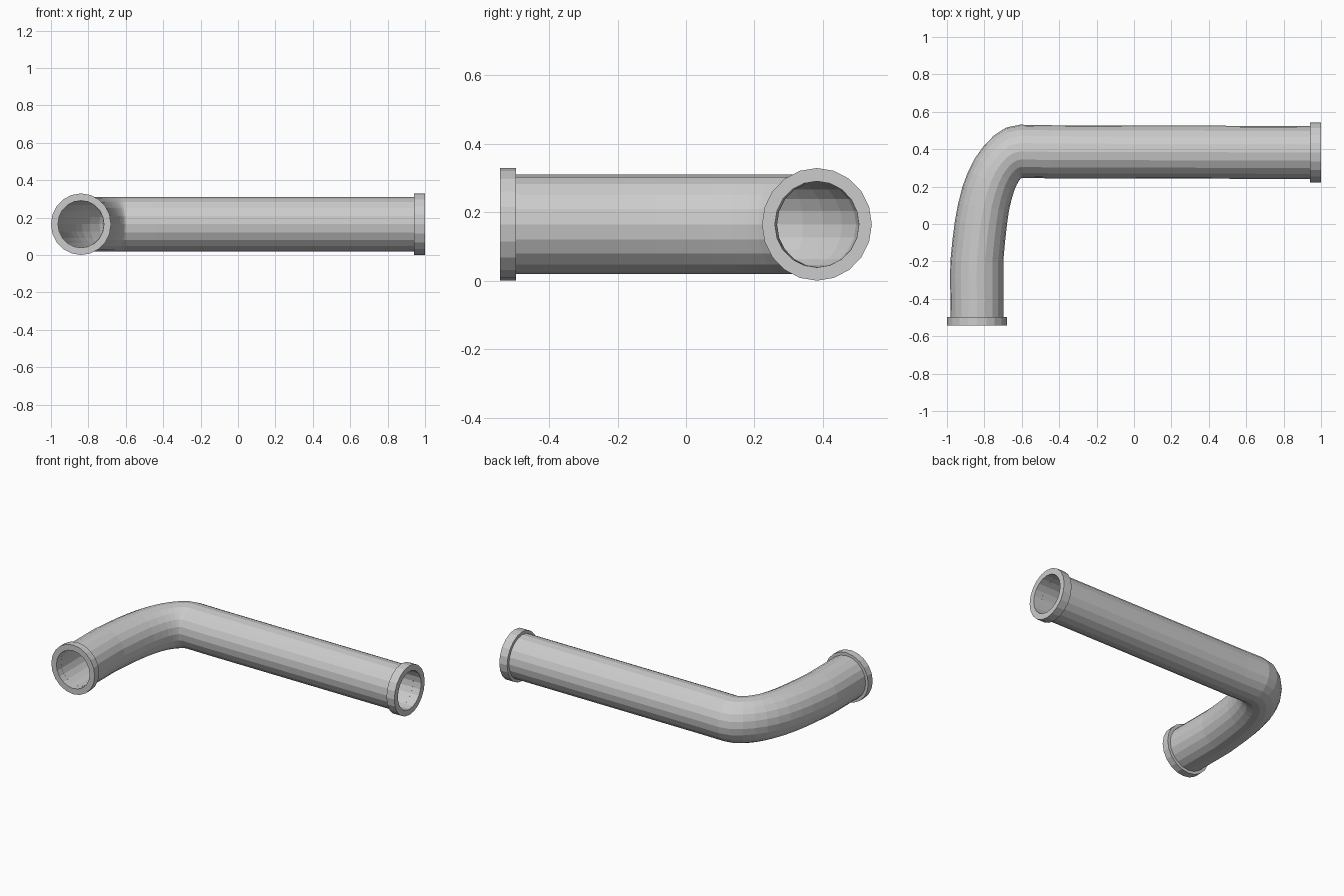
import bpy, bmesh, math
from mathutils import Vector

if "Cube" in bpy.data.objects:
    bpy.data.objects.remove(bpy.data.objects["Cube"])

SIDES = 20
ZC = 0.1645      # height of the pipe axis
BORE = 0.865     # bore size relative to the pipe wall

def ring(bm, outer, inner, rz, scale=1.0):
    """Elliptical ring spanning an outside-of-bend and an inside-of-bend point."""
    a, b = Vector((*outer, ZC)), Vector((*inner, ZC))
    mid, half = (a + b) / 2, (a - b) / 2
    verts = []
    for i in range(SIDES):
        t = 2 * math.pi * i / SIDES
        verts.append(bm.verts.new(mid + half * scale * math.cos(t)
                                  + Vector((0, 0, rz * scale * math.sin(t)))))
    return verts

def skin(name, bm, rings, closed):
    """Bridge consecutive rings into a flat-shaded object."""
    n = len(rings)
    for k in range(n if closed else n - 1):
        r, s = rings[k], rings[(k + 1) % n]
        for i in range(SIDES):
            j = (i + 1) % SIDES
            bm.faces.new((r[i], r[j], s[j], s[i]))
    bmesh.ops.recalc_face_normals(bm, faces=bm.faces)
    mesh = bpy.data.meshes.new(name)
    bm.to_mesh(mesh)
    bm.free()
    obj = bpy.data.objects.new(name, mesh)
    bpy.context.collection.objects.link(obj)
    return obj

# Bent pipe: (outside of bend, inside of bend) in plan
sections = [
    ((-0.981, -0.496), (-0.699, -0.496)),
    ((-0.983, -0.29), (-0.699, -0.27)),
    ((-0.982, -0.20), (-0.699, -0.20)),
    ((-0.970, -0.08), (-0.689, -0.09)),
    ((-0.957, 0.02), (-0.680, -0.01)),
    ((-0.940, 0.11), (-0.669, 0.07)),
    ((-0.917, 0.20), (-0.655, 0.13)),
    ((-0.887, 0.28), (-0.640, 0.18)),
    ((-0.850, 0.352), (-0.627, 0.21)),
    ((-0.805, 0.415), (-0.616, 0.229)),
    ((-0.750, 0.472), (-0.608, 0.240)),
    ((-0.685, 0.515), (-0.602, 0.245)),
    ((-0.610, 0.531), (-0.598, 0.247)),
    ((-0.45, 0.528), (-0.45, 0.244)),
    ((0.942, 0.524), (0.942, 0.241)),
]
bm = bmesh.new()
wall = [ring(bm, o, i, 0.145) for o, i in sections]
bore = [ring(bm, o, i, 0.145, BORE) for o, i in reversed(sections)]
skin("bent_pipe", bm, wall + bore, True)

# End collars
def collar(name, ends):
    bm = bmesh.new()
    rings = [ring(bm, o, i, 0.1645) for o, i in ends]
    rings += [ring(bm, o, i, 0.1645, 0.765) for o, i in reversed(ends)]
    skin(name, bm, rings, True)

collar("front_collar", [((-1.0, y), (-0.679, y)) for y in (-0.543, -0.496)])
collar("right_collar", [((x, 0.543), (x, 0.222)) for x in (0.942, 1.0)])
